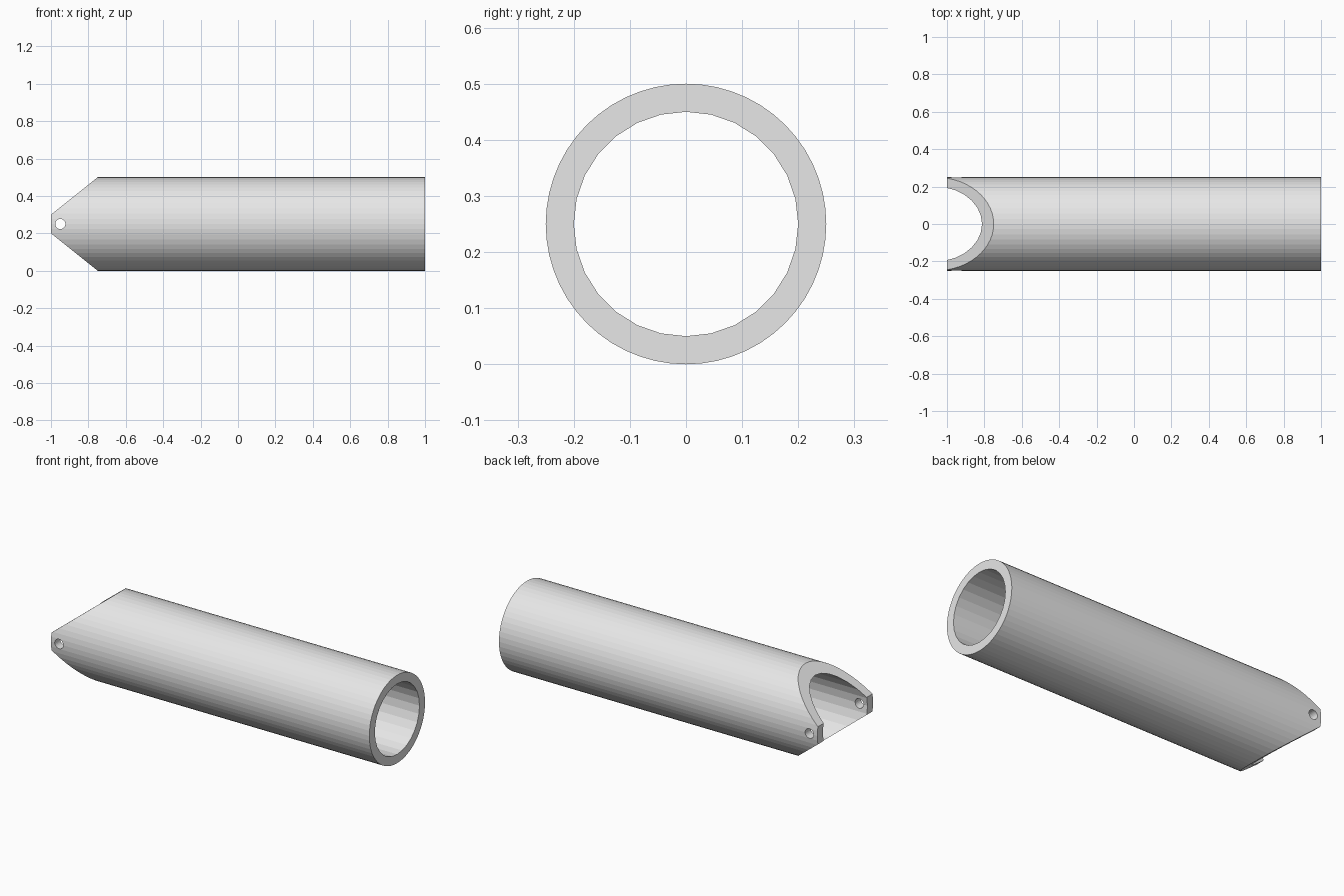
import bpy, bmesh, math
from mathutils import Matrix

if "Cube" in bpy.data.objects:
    bpy.data.objects.remove(bpy.data.objects["Cube"])

ZC = 0.25  # height of the tube axis

grey = bpy.data.materials.new("light_grey")
grey.diffuse_color = (0.8, 0.8, 0.8, 1)
grey.use_nodes = True
grey.node_tree.nodes["Principled BSDF"].inputs["Base Color"].default_value = grey.diffuse_color


def make_object(name, bm):
    bmesh.ops.recalc_face_normals(bm, faces=bm.faces)
    mesh = bpy.data.meshes.new(name)
    bm.to_mesh(mesh)
    bm.free()
    mesh.materials.append(grey)
    obj = bpy.data.objects.new(name, mesh)
    bpy.context.collection.objects.link(obj)
    return obj


def cylinder(name, radius, length, sides, axis, x=0.0):
    bm = bmesh.new()
    rot = Matrix.Rotation(math.pi / 2, 4, axis)
    bmesh.ops.create_cone(bm, cap_ends=True, segments=sides, radius1=radius,
                          radius2=radius, depth=length,
                          matrix=Matrix.Translation((x, 0, ZC)) @ rot)
    return make_object(name, bm)


def wedge(name, sign):
    # triangular prism that trims the left end at a slant
    bm = bmesh.new()
    prof = [(-1.1, -0.03), (-0.65, 0.33), (-1.1, 0.33)]
    face = bm.faces.new([bm.verts.new((x, -0.4, ZC + sign * z)) for x, z in prof])
    ext = bmesh.ops.extrude_face_region(bm, geom=[face])
    verts = [v for v in ext["geom"] if isinstance(v, bmesh.types.BMVert)]
    bmesh.ops.translate(bm, verts=verts, vec=(0, 0.8, 0))
    return make_object(name, bm)


# Tube body
tube = cylinder("tube", 0.25, 2.0, 56, 'Y')

# Bore, slanted end cuts and cross-pin hole
cutters = [
    cylinder("bore_cutter", 0.2, 2.4, 28, 'Y'),
    wedge("upper_cutter", 1),
    wedge("lower_cutter", -1),
    cylinder("pin_hole_cutter", 0.027, 0.8, 24, 'X', -0.95),
]
for cutter in cutters:
    cutter.hide_render = True
    mod = tube.modifiers.new(cutter.name, 'BOOLEAN')
    mod.operation = 'DIFFERENCE'
    mod.solver = 'EXACT'
    mod.object = cutter

# Bake the cuts and remove the helpers
bpy.context.view_layer.update()
deps = bpy.context.evaluated_depsgraph_get()
baked = bpy.data.meshes.new_from_object(tube.evaluated_get(deps))
tube.modifiers.clear()
tube.data = baked
tube.data.materials.clear()
tube.data.materials.append(grey)
for cutter in cutters:
    bpy.data.objects.remove(cutter)
